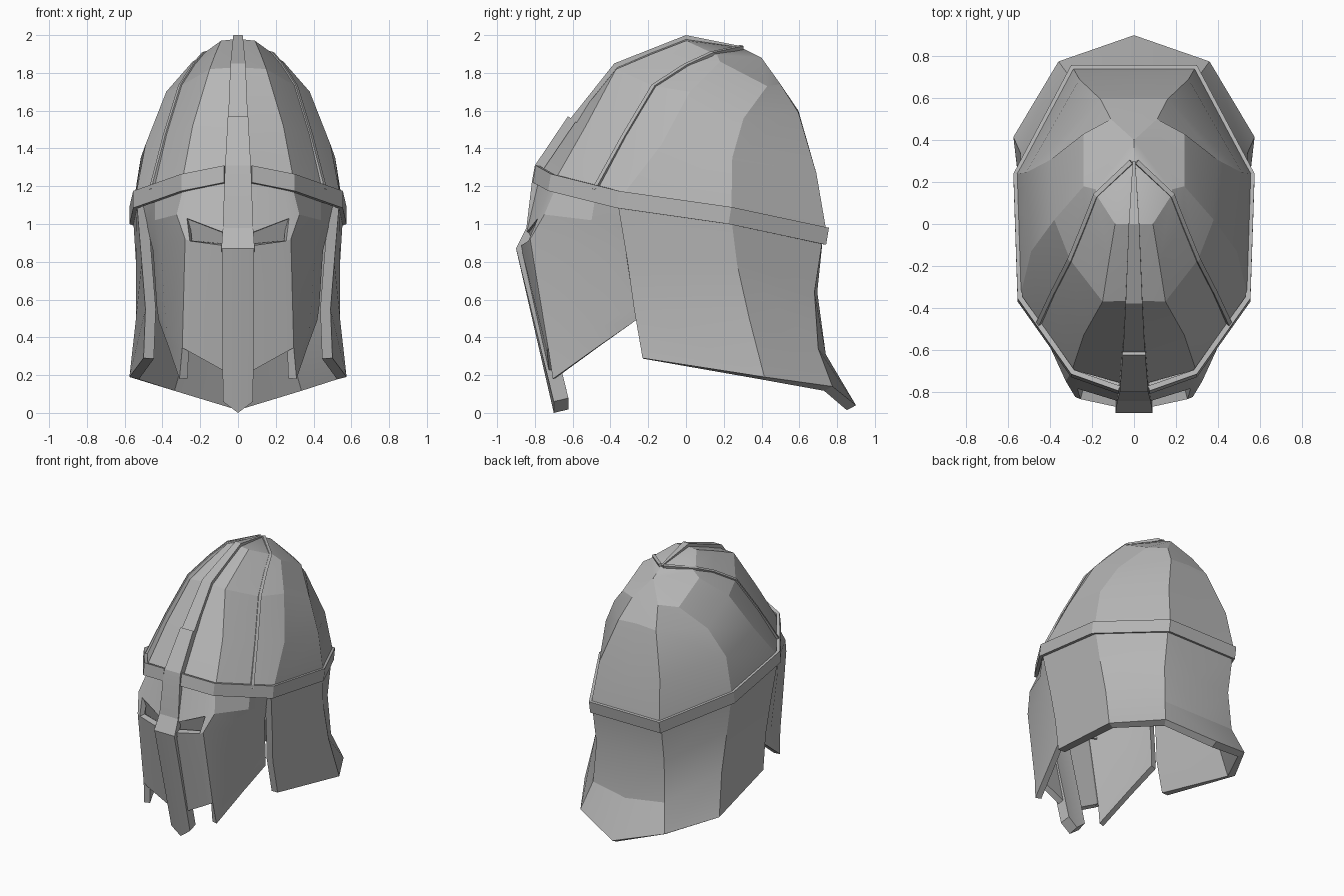
import bpy, bmesh, math
from mathutils import Vector

if "Cube" in bpy.data.objects:
    bpy.data.objects.remove(bpy.data.objects["Cube"], do_unlink=True)

steel = bpy.data.materials.new("grey_steel")
steel.use_nodes = True
GREY = (0.47, 0.47, 0.47, 1)
steel.diffuse_color = GREY
steel.node_tree.nodes["Principled BSDF"].inputs["Base Color"].default_value = GREY


def shell(name, cols, thick, skip=(), angle=15):
    """Skin the columns of points on the left half, mirror it, thicken it inward."""
    bm = bmesh.new()
    grid = [[bm.verts.new(p) for p in col] for col in cols]
    for c in range(len(cols) - 1):
        for r in range(len(cols[0]) - 1):
            if (c, r) not in skip:
                bm.faces.new((grid[c][r], grid[c + 1][r], grid[c + 1][r + 1], grid[c][r + 1]))
    bmesh.ops.delete(bm, geom=[v for v in bm.verts if not v.link_faces], context='VERTS')
    bmesh.ops.remove_doubles(bm, verts=bm.verts[:], dist=0.0005)
    bm.normal_update()
    mid = Vector((0, 0, 0.9))
    if sum((f.calc_center_median() - mid).dot(f.normal) * f.calc_area() for f in bm.faces) < 0:
        bmesh.ops.reverse_faces(bm, faces=bm.faces[:])
    me = bpy.data.meshes.new(name)
    bm.to_mesh(me)
    bm.free()
    me.materials.append(steel)
    ob = bpy.data.objects.new(name, me)
    bpy.context.collection.objects.link(ob)
    mirror = ob.modifiers.new("mirror", 'MIRROR')
    mirror.use_clip = True
    mirror.merge_threshold = 0.002
    solid = ob.modifiers.new("thickness", 'SOLIDIFY')
    solid.thickness = thick
    solid.offset = -1
    bpy.ops.object.select_all(action='DESELECT')
    ob.select_set(True)
    bpy.context.view_layer.objects.active = ob
    bpy.ops.object.convert(target='MESH')
    bpy.ops.object.shade_smooth_by_angle(angle=math.radians(angle))


# Dome: meridians from the front round to the back, each from rim to crown
crown = (0, 0.29, 1.935)
dome = [
    [(0, -.775, 1.28), (0, -.58, 1.56), (0, -.365, 1.83), (0, -.18, 1.91), (0, 0, 1.98)],
    [(.295, -.695, 1.23), (.24, -.53, 1.52), (.15, -.37, 1.82), (.12, -.18, 1.90), (.09, 0, 1.97)],
    [(.455, -.475, 1.18), (.385, -.325, 1.47), (.305, -.17, 1.73), (.235, 0, 1.84), (.18, .14, 1.905)],
    [(.543, -.345, 1.14), (.49, -.13, 1.42), (.38, .02, 1.70), (.24, .18, 1.86), (.18, .165, 1.895)],
    [(.563, .24, 1.05), (.515, .245, 1.35), (.40, .305, 1.56), (.24, .43, 1.73), (0, .40, 1.88)],
    [(.292, .745, .95), (.26, .69, 1.27), (.16, .595, 1.59), (.11, .50, 1.74), (0, .40, 1.88)],
    [(0, .745, .95), (0, .685, 1.28), (0, .595, 1.60), (0, .50, 1.74), (0, .40, 1.88)],
]
shell("dome", [m + [crown] for m in dome], 0.035)

# Brow band round the rim, open at the front for the nose guard
rim = [(.075, -.795, 1.31), (.30, -.715, 1.265), (.555, -.355, 1.175),
       (.575, .24, 1.09), (.30, .757, .98), (0, .757, .98)]
shell("brow_band", [[(x, y, z), (x, y - .015, z - .09)] for x, y, z in rim], 0.025)

# Fine raised ribs that run from the band to the crown
path = [Vector(p) for p in ((.46, -.485, 1.18), (.385, -.325, 1.47), (.305, -.17, 1.73),
                            (.235, 0, 1.84), (.18, .14, 1.905), (.01, .30, 1.94))]
across = Vector((.60, .76, -.24)) * 0.011
out = Vector((.6, -.4, .6)) * 0.009
shell("crown_ribs", [[p + out - across for p in path], [p + out + across for p in path]], 0.02)


def strip(name, sections, thick):
    """Central strip from (y, z, half width, edge lift) sections."""
    shell(name, [[(0, y, z) for y, z, w, up in sections],
                 [(w, y, z + up) for y, z, w, up in sections]], thick)


# Central crest, nose guard and its long lower bar
strip("crest", [(.30, 1.94, .006, 0), (0, 2.0, .025, 0), (-.38, 1.85, .04, 0),
                (-.61, 1.56, .052, 0)], 0.04)
strip("nose_guard", [(-.625, 1.57, .054, 0), (-.80, 1.31, .068, 0), (-.815, 1.23, .072, 0),
                     (-.845, .98, .08, 0), (-.90, .87, .088, 0)], 0.05)
strip("chin_bar", [(-.90, .87, .085, 0), (-.70, 0, .08, .06)], 0.08)

# Face mask: columns from nose to ear; eye opening and chin notch left out
mask = [
    [(.07, -.775, 1.25), (.075, -.845, .955), (.07, -.875, .885), (.07, -.725, .22), (.07, -.725, .22)],
    [(.24, -.715, 1.21), (.27, -.785, 1.03), (.255, -.835, .91), (.25, -.735, .32), (.25, -.735, .32)],
    [(.29, -.69, 1.19), (.325, -.75, 1.05), (.28, -.825, .92), (.295, -.73, .345), (.31, -.705, .18)],
    [(.44, -.48, 1.14), (.44, -.50, 1.02), (.41, -.53, .88), (.38, -.49, .45), (.37, -.46, .355)],
    [(.51, -.34, 1.09), (.48, -.33, .98), (.45, -.32, .86), (.43, -.275, .56), (.42, -.265, .49)],
]
shell("face_mask", mask, 0.045, skip={(0, 1), (0, 3), (1, 3)})

# Eye recesses: the brow's underside slopes back behind the cheek panel
shell("eye_recess", [[(.065, -.84, .96), (.065, -.80, .87)],
                     [(.275, -.775, 1.035), (.275, -.735, .88)]], 0.01)

# Neck guard: columns from the ear edge round to the back centre, flared at the hem
guard = [
    [(.535, -.36, 1.10), (.51, -.31, .80), (.49, -.275, .55), (.50, -.23, .29)],
    [(.555, .24, 1.03), (.54, .27, .79), (.54, .335, .50), (.575, .415, .19)],
    [(.295, .725, .93), (.29, .68, .64), (.305, .70, .34), (.36, .775, .14)],
    [(0, .725, .93), (0, .695, .64), (0, .74, .31), (0, .90, .04)],
]
shell("neck_guard", guard, 0.055)
